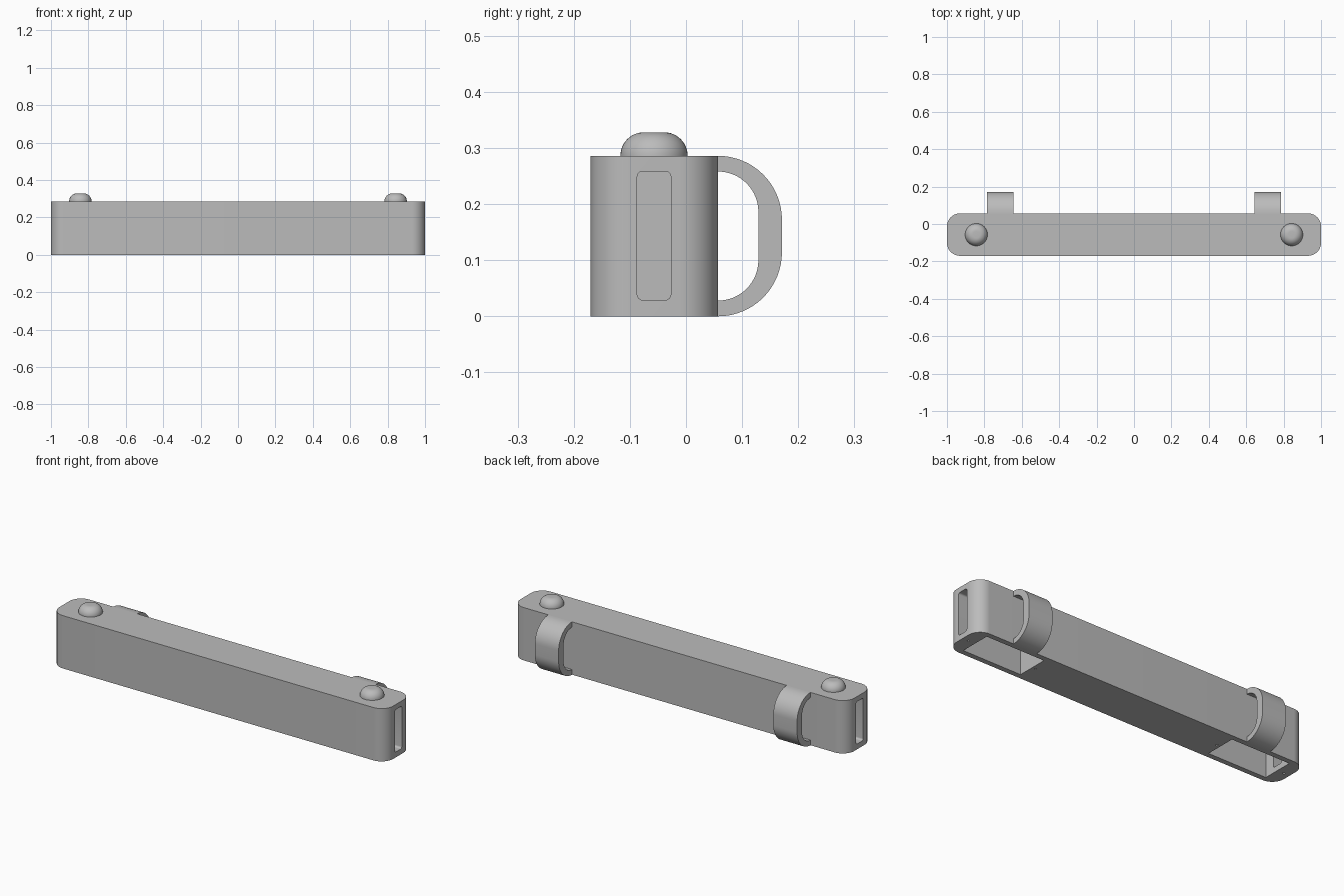
import bpy, bmesh, math
from mathutils import Vector

if "Cube" in bpy.data.objects:
    bpy.data.objects.remove(bpy.data.objects["Cube"])

grey = bpy.data.materials.new("plain grey")
grey.diffuse_color = (0.5, 0.5, 0.5, 1)
grey.use_nodes = True
grey.node_tree.nodes["Principled BSDF"].inputs["Base Color"].default_value = grey.diffuse_color

YC = -0.057                 # centre line of the body in y
Y0, Y1, H = -0.17, 0.057, 0.286


def arc(cx, cy, r, a0, a1, n=16):
    return [(cx + r * math.cos(math.radians(a0 + (a1 - a0) * i / n)),
             cy + r * math.sin(math.radians(a0 + (a1 - a0) * i / n))) for i in range(n + 1)]


def rounded_rect(u0, u1, v0, v1, r, n=16):
    return (arc(u1 - r, v0 + r, r, -90, 0, n) + arc(u1 - r, v1 - r, r, 0, 90, n)
            + arc(u0 + r, v1 - r, r, 90, 180, n) + arc(u0 + r, v0 + r, r, 180, 270, n))


def prism(name, pts, axis, a, b):
    """Extrude a 2D outline along x (outline in y, z) or z (outline in x, y)."""
    place = (lambda p: (a, p[0], p[1])) if axis == "x" else (lambda p: (p[0], p[1], a))
    bm = bmesh.new()
    face = bm.faces.new([bm.verts.new(place(p)) for p in pts])
    out = bmesh.ops.extrude_face_region(bm, geom=[face])
    move = Vector((b - a, 0, 0)) if axis == "x" else Vector((0, 0, b - a))
    bmesh.ops.translate(bm, vec=move, verts=[v for v in out["geom"] if isinstance(v, bmesh.types.BMVert)])
    bmesh.ops.recalc_face_normals(bm, faces=bm.faces)
    return make_object(name, bm)


def make_object(name, bm):
    mesh = bpy.data.meshes.new(name)
    bm.to_mesh(mesh)
    bm.free()
    mesh.materials.append(grey)
    obj = bpy.data.objects.new(name, mesh)
    bpy.context.collection.objects.link(obj)
    return obj


def activate(obj):
    bpy.ops.object.select_all(action="DESELECT")
    obj.select_set(True)
    bpy.context.view_layer.objects.active = obj


def smooth(obj):
    activate(obj)
    bpy.ops.object.shade_smooth_by_angle(angle=math.radians(30))


def cut(obj, cutter):
    cutter.hide_render = True
    mod = obj.modifiers.new("cut", "BOOLEAN")
    mod.operation, mod.solver, mod.object = "DIFFERENCE", "EXACT", cutter
    activate(obj)
    bpy.ops.object.modifier_apply(modifier=mod.name)
    bpy.data.objects.remove(cutter)


# Long bar with rounded vertical corners
body = prism("body", rounded_rect(-1, 1, Y0, Y1, 0.07), "z", 0, H)

for side, s in (("left", -1), ("right", 1)):
    # Pocket open to the underside
    x0, x1 = sorted((s * 0.575, s * 0.925))
    box = [(x0, Y0 + 0.028), (x1, Y0 + 0.028), (x1, Y1 - 0.028), (x0, Y1 - 0.028)]
    cut(body, prism("pocket_cutter", box, "z", -0.1, H - 0.027))
    # Slot through the end wall
    slot = rounded_rect(YC - 0.03, YC + 0.03, 0.029, 0.2585, 0.01, 6)
    cut(body, prism("slot_cutter", slot, "x", s * 0.9, s * 1.1))
    # Small screw holes either side of the pocket
    for x in (0.555, 0.965):
        cut(body, prism("hole_cutter", arc(s * x, YC, 0.006, 0, 337.5, 15), "z", -0.05, 0.06))

    # Belt loop on the back
    outer = arc(Y1, H - 0.114, 0.114, 90, 0) + arc(Y1, 0.114, 0.114, 0, -90)
    inner = arc(Y1, 0.1, 0.072, -90, 0) + arc(Y1, H - 0.1, 0.072, 0, 90)
    smooth(prism(side + "_loop", outer + inner, "x", s * 0.643, s * 0.785))

    # Domed button on top
    bm = bmesh.new()
    profile = [(0.06, H - 0.004)] + arc(0.018, H, 0.042, 0, 90, 12)
    rings = [[bm.verts.new((s * 0.843 + r * math.cos(k * math.pi / 20),
                            YC + r * math.sin(k * math.pi / 20), z)) for k in range(40)]
             for r, z in profile]
    for a, b in zip(rings, rings[1:]):
        for k in range(40):
            j = (k + 1) % 40
            bm.faces.new((a[k], a[j], b[j], b[k]))
    bm.faces.new(rings[-1])
    bm.faces.new(rings[0][::-1])
    smooth(make_object(side + "_button", bm))

smooth(body)
